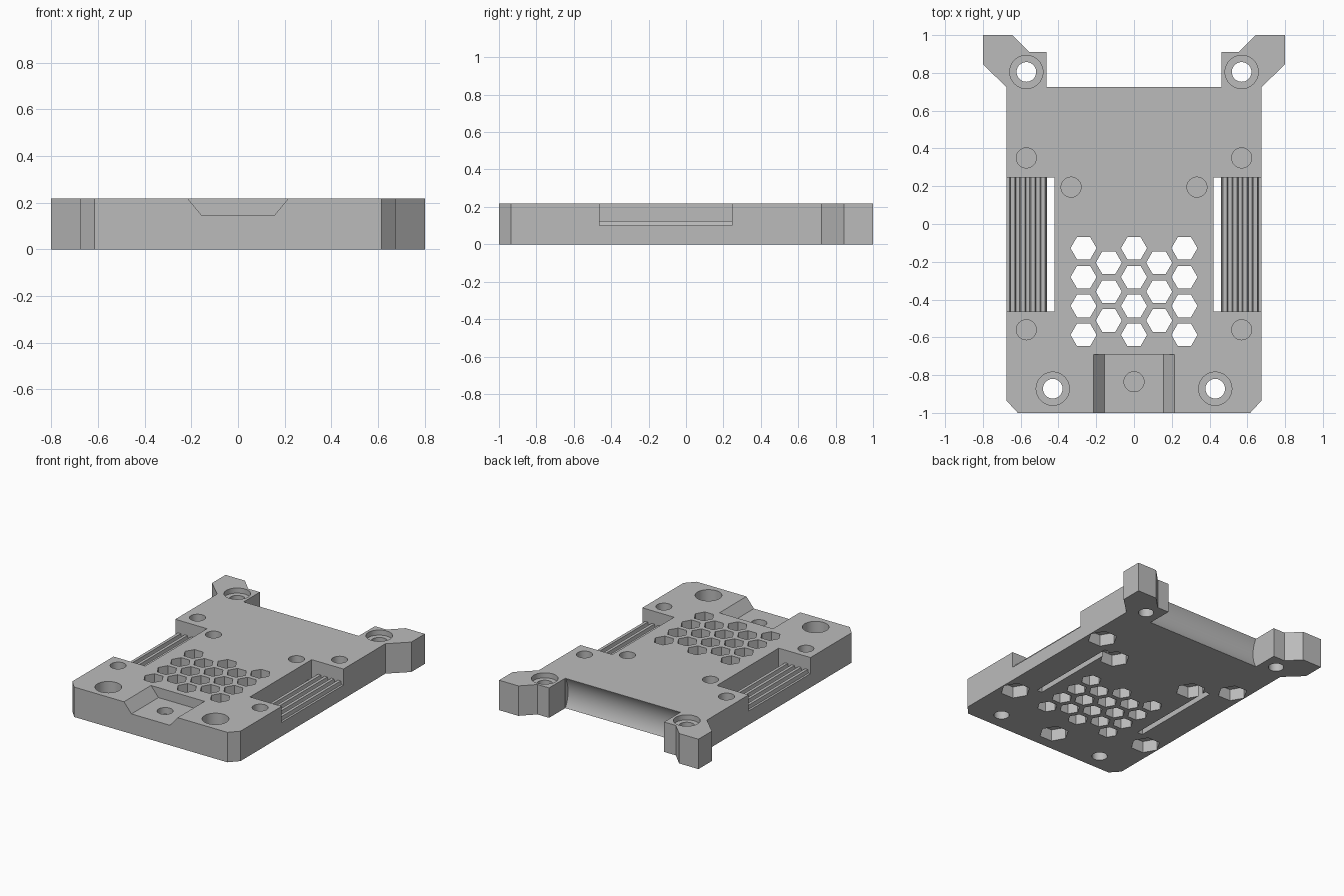
import bpy, bmesh, math

cube = bpy.data.objects.get("Cube")
if cube:
    bpy.data.objects.remove(cube, do_unlink=True)

HEIGHT = 0.217

grey = bpy.data.materials.new("plain grey")
grey.use_nodes = True
grey.diffuse_color = (0.5, 0.5, 0.5, 1)
grey.node_tree.nodes["Principled BSDF"].inputs["Base Color"].default_value = (0.5, 0.5, 0.5, 1)


def prism(bm, profile, lo, hi, axis="z"):
    """Extrude a 2D profile along one axis into a closed solid."""
    place = {"x": lambda a, b: (lo, a, b),
             "y": lambda a, b: (a, lo, b),
             "z": lambda a, b: (a, b, lo)}[axis]
    face = bm.faces.new([bm.verts.new(place(a, b)) for a, b in profile])
    new = bmesh.ops.extrude_face_region(bm, geom=[face])["geom"]
    for v in new:
        if isinstance(v, bmesh.types.BMVert):
            setattr(v.co, axis, hi)


def disc(cx, cy, r, sides=40):
    return [(cx + r * math.cos(math.tau * i / sides),
             cy + r * math.sin(math.tau * i / sides)) for i in range(sides)]


def flip(profile):
    return [(-a, b) for a, b in profile]


def finish(bm, name):
    bmesh.ops.recalc_face_normals(bm, faces=bm.faces)
    mesh = bpy.data.meshes.new(name)
    bm.to_mesh(mesh)
    bm.free()
    mesh.materials.append(grey)
    obj = bpy.data.objects.new(name, mesh)
    bpy.context.collection.objects.link(obj)
    return obj


def carve(target, bm, name):
    """Subtract the solids in bm from the target, then drop the cutter."""
    cutter = finish(bm, name)
    cutter.hide_render = True
    mod = target.modifiers.new(name, "BOOLEAN")
    mod.operation = "DIFFERENCE"
    mod.solver = "EXACT"
    mod.object = cutter
    bpy.context.view_layer.objects.active = target
    bpy.ops.object.modifier_apply(modifier=mod.name)
    bpy.data.objects.remove(cutter, do_unlink=True)


# Plate with chamfered front corners and two rear mounting ears
half = [(0.615, -1), (0.675, -0.935), (0.675, 0.725), (0.80, 0.845), (0.80, 1),
        (0.645, 1), (0.555, 0.91), (0.462, 0.91), (0.462, 0.725)]
bm = bmesh.new()
prism(bm, half + flip(half)[::-1], 0, HEIGHT)
plate = finish(bm, "case_plate")

# First cuts: ridged side channels, front recess, vents, counterbores, blind holes
bm = bmesh.new()
ridges = []
pitch = 0.0535
for i in range(4):
    x = 0.675 - i * pitch
    ridges += [(x - 0.016, 0.1), (x - 0.022, 0.125), (x - 0.044, 0.125), (x - 0.05, 0.1)]
channel = [(0.42, -0.1), (0.42, 0.4), (0.8, 0.4), (0.8, 0.1)] + ridges + [(0.461, 0.1), (0.461, -0.1)]
for profile in (channel, flip(channel)):
    prism(bm, profile, -0.463, 0.245, "y")

slope = 0.06 / (HEIGHT - 0.145)
top = 0.155 + slope * 0.2
prism(bm, [(-0.155, 0.145), (0.155, 0.145), (top, 0.345), (-top, 0.345)], -1.1, -0.69, "y")

for col in range(-2, 3):
    rows, start = (3, -0.205) if col % 2 else (4, -0.128)
    for row in range(rows):
        prism(bm, disc(col * 0.1335, start - row * 0.153, 0.069, 6), -0.1, 0.4)

studs = [(s * x, y) for s in (1, -1) for x, y in ((0.57, 0.35), (0.333, 0.195), (0.57, -0.56))]
for x, y in studs:
    prism(bm, disc(x, y, 0.053), 0.1, 0.4)
for s in (1, -1):
    prism(bm, disc(s * 0.57, 0.805, 0.088), 0.18, 0.4)
    prism(bm, disc(s * 0.43, -0.872, 0.088), 0.06, 0.4)
carve(plate, bm, "upper_cuts")

# Second cuts: screw holes, nut pockets underneath, recess hole, rear hollow
bm = bmesh.new()
for s in (1, -1):
    prism(bm, disc(s * 0.57, 0.805, 0.052), -0.1, 0.4)
    prism(bm, disc(s * 0.43, -0.872, 0.052), -0.1, 0.4)
for x, y in studs + [(0, -0.835)]:
    prism(bm, disc(x, y, 0.1, 6), -0.1, 0.085)
prism(bm, disc(0, -0.835, 0.053), 0.1, 0.4)
prism(bm, disc(0.902, HEIGHT / 2, 0.207, 96), -0.46, 0.46, "x")
carve(plate, bm, "lower_cuts")

# Smooth round walls, keep flat edges crisp
bpy.ops.object.select_all(action="DESELECT")
plate.select_set(True)
bpy.context.view_layer.objects.active = plate
bpy.ops.object.shade_smooth_by_angle(angle=math.radians(30))
